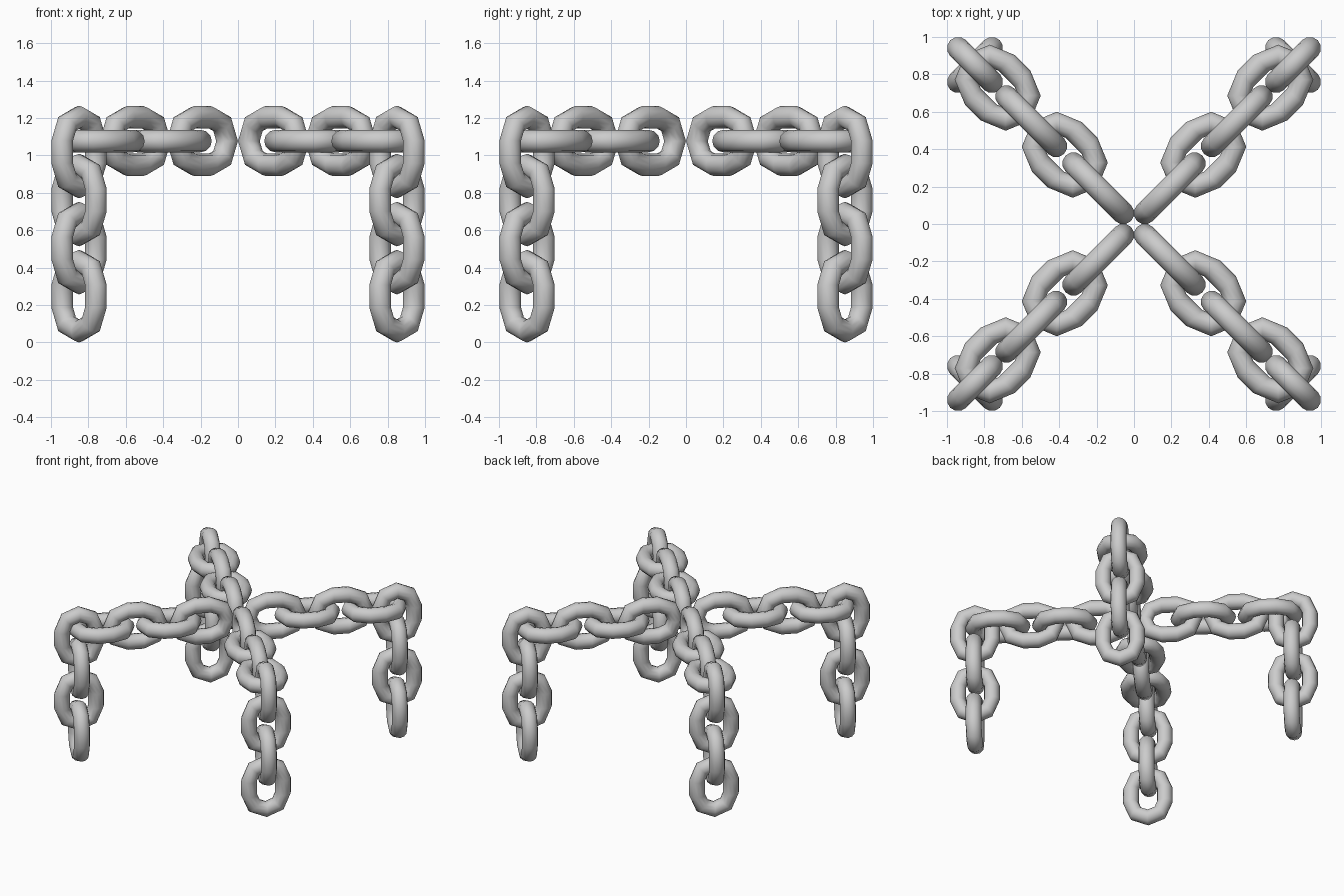
import bpy, bmesh
from math import sin, cos, pi, radians
from mathutils import Vector, Matrix

if "Cube" in bpy.data.objects:
    bpy.data.objects.remove(bpy.data.objects["Cube"])

TUBE = 0.06      # bar radius
BEND = 0.1275    # centreline radius of each link end
HALF = 0.06      # half of the straight side
SIDES = 12       # sides of the bar cross-section


def link_mesh():
    # One oval link: long axis local X, width local Y, eight-sided bend
    bm = bmesh.new()
    stations = [(i * pi / 4, HALF) for i in range(-2, 3)]
    stations += [(i * pi / 4, -HALF) for i in range(2, 7)]
    rings = []
    for a, shift in stations:
        ring = []
        for k in range(SIDES):
            t = 2 * pi * k / SIDES
            rad = BEND + TUBE * cos(t)
            ring.append(bm.verts.new((shift + rad * cos(a), rad * sin(a), TUBE * sin(t))))
        rings.append(ring)
    n = len(rings)
    for i in range(n):
        a, b = rings[i], rings[(i + 1) % n]
        for k in range(SIDES):
            j = (k + 1) % SIDES
            bm.faces.new((a[k], b[k], b[j], a[j]))
    bmesh.ops.recalc_face_normals(bm, faces=bm.faces)
    for f in bm.faces:
        f.smooth = True
    me = bpy.data.meshes.new("chain_link")
    bm.to_mesh(me)
    bm.free()
    return me


mesh = link_mesh()


def add_link(name, pos, along, across, turn):
    along, across = Vector(along), Vector(across)
    m = Matrix((along, across, along.cross(across))).transposed().to_4x4()
    m.translation = pos
    ob = bpy.data.objects.new(name, mesh)
    ob.matrix_world = turn @ m
    bpy.context.collection.objects.link(ob)


X, Y, DOWN = (1, 0, 0), (0, 1, 0), (0, 0, -1)
for arm in range(4):
    turn = Matrix.Rotation(radians(45 + 90 * arm), 4, 'Z')
    # Horizontal run: upright and flat links alternate
    for i in range(4):
        add_link(f"arm_{arm + 1}_top_link_{i + 1}", (0.27 + 0.2535 * i, 0, 1.077),
                 X, Y if i % 2 else DOWN, turn)
    # Hanging leg: alternating links from the corner to the ground
    for i in range(4):
        add_link(f"arm_{arm + 1}_leg_link_{i + 1}", (1.202, 0, 1.0185 - 0.257 * i),
                 DOWN, Y if i % 2 else X, turn)
